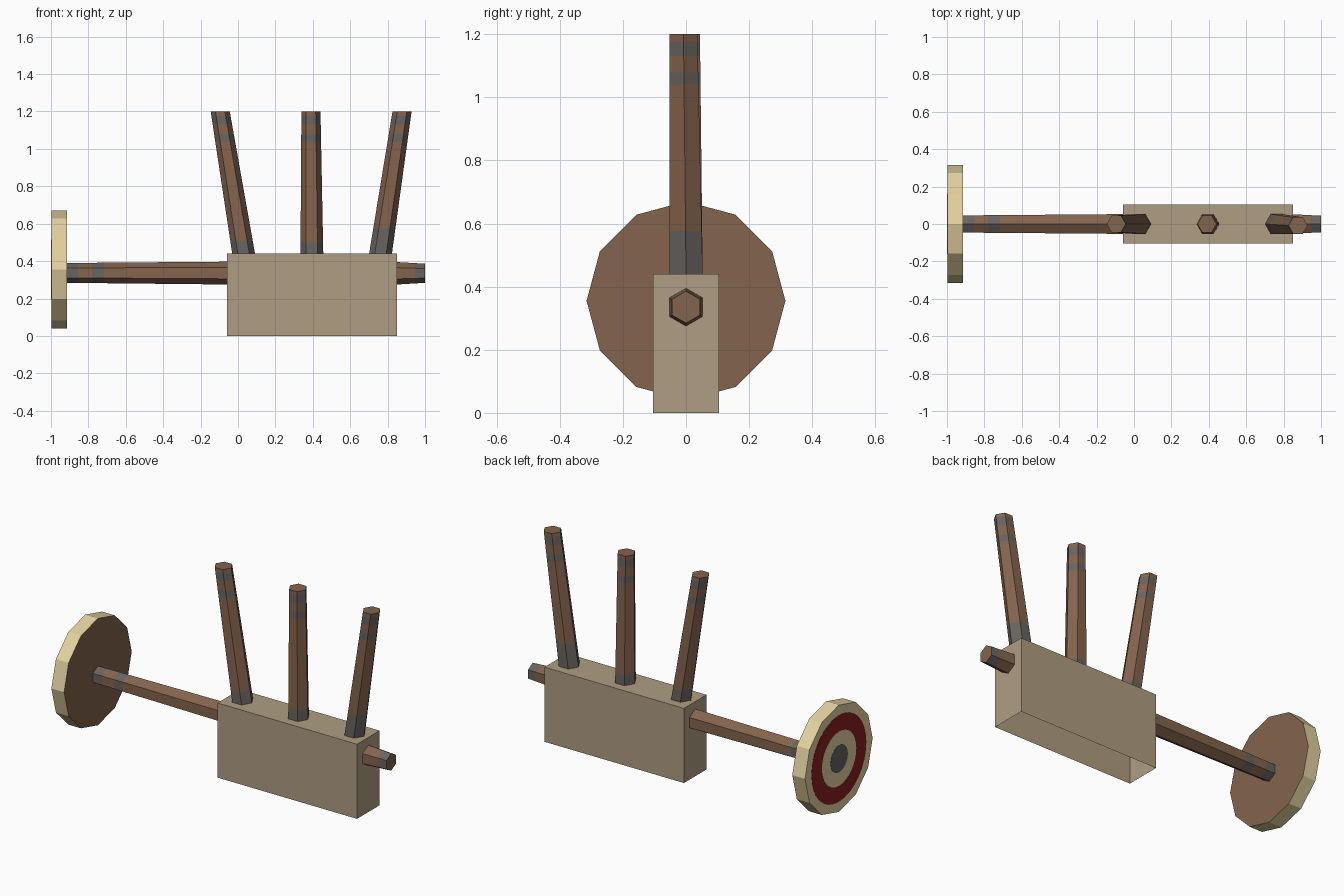
import bpy, bmesh, math
from mathutils import Vector

if "Cube" in bpy.data.objects:
    bpy.data.objects.remove(bpy.data.objects["Cube"])


def srgb(name, *rgb):
    lin = [((c / 255 + 0.055) / 1.055) ** 2.4 for c in rgb]
    m = bpy.data.materials.new(name)
    m.diffuse_color = (*lin, 1)
    m.use_nodes = True
    m.node_tree.nodes["Principled BSDF"].inputs["Base Color"].default_value = m.diffuse_color
    return m


TAN = srgb("tan_box", 175, 158, 130)
BROWN = srgb("brown_wood", 132, 100, 77)
GREY = srgb("grey_bark", 104, 100, 96)
CREAM = srgb("cream_wood", 228, 210, 160)
RED = srgb("red_paint", 138, 30, 32)


def finish(name, bm, mats):
    bmesh.ops.recalc_face_normals(bm, faces=bm.faces[:])
    me = bpy.data.meshes.new(name)
    bm.to_mesh(me)
    bm.free()
    for m in mats:
        me.materials.append(m)
    ob = bpy.data.objects.new(name, me)
    bpy.context.collection.objects.link(ob)
    return ob


def rod(name, p0, p1, r0, r1, sides, mats, bands, along_x=False, caps=(0, 0)):
    """Tapered prism; bands = (end fraction, material index) along its length."""
    bm = bmesh.new()
    p0, p1 = Vector(p0), Vector(p1)

    def ring(t):
        c, r = p0.lerp(p1, t), r0 + (r1 - r0) * t
        out = []
        for i in range(sides):
            a = 2 * math.pi * i / sides
            u, v = r * math.cos(a), r * math.sin(a)
            out.append(bm.verts.new(c + Vector((0, v, u) if along_x else (u, v, 0))))
        return out

    prev = ring(0)
    bm.faces.new(prev).material_index = caps[0]
    for t, mi in bands:
        cur = ring(t)
        for i in range(sides):
            j = (i + 1) % sides
            bm.faces.new((prev[i], prev[j], cur[j], cur[i])).material_index = mi
        prev = cur
    bm.faces.new(prev).material_index = caps[1]
    return finish(name, bm, mats)


# Box body, open underneath
bm = bmesh.new()
bmesh.ops.create_cube(bm, size=1)
for v in bm.verts:
    v.co = (0.395 + v.co.x * 0.91, v.co.y * 0.21, 0.22 + v.co.z * 0.44)
bm.normal_update()
bmesh.ops.delete(bm, geom=[f for f in bm.faces if f.normal.z < -0.5], context='FACES_ONLY')
finish("box_body", bm, [TAN])

# Three upright sticks with grey bark bands
WOOD = [BROWN, GREY]
for name, xb, xt, yt, low in (("left_stick", 0.03, -0.095, 0, 0.09),
                              ("middle_stick", 0.395, 0.39, 0, 0.08),
                              ("right_stick", 0.762, 0.877, -0.008, 0.18)):
    rod(name, (xb, 0, 0.44), (xt, yt, 1.2), 0.061, 0.051, 6, WOOD,
        [(low, 1), (0.79, 0), (0.84, 1), (0.91, 0), (0.97, 1), (1, 0)])

# Handle shaft and short peg
rod("handle_shaft", (-0.06, 0, 0.336), (-0.914, 0, 0.337), 0.061, 0.053, 6, WOOD,
    [(0.77, 0), (0.84, 1), (0.93, 0), (1, 1)], True)
rod("end_peg", (0.85, 0, 0.335), (1.0, 0, 0.335), 0.06, 0.051, 6, WOOD,
    [(0.65, 0), (1, 1)], True)

# Twelve-sided disc: cream rim and outer face, brown inner face
rod("end_disc", (-0.914, 0, 0.355), (-0.997, 0, 0.355), 0.315, 0.315, 12,
    [CREAM, BROWN], [(1, 0)], True, caps=(1, 0))

# Painted target rings as thin plates
for i, (name, r, m) in enumerate((("red_ring", 0.255, RED), ("cream_ring", 0.16, CREAM),
                                  ("grey_centre", 0.08, GREY))):
    rod(name, (-0.996, 0, 0.355), (-0.998 - 0.001 * i, 0, 0.355), r, r, 32,
        [m], [(1, 0)], True)
